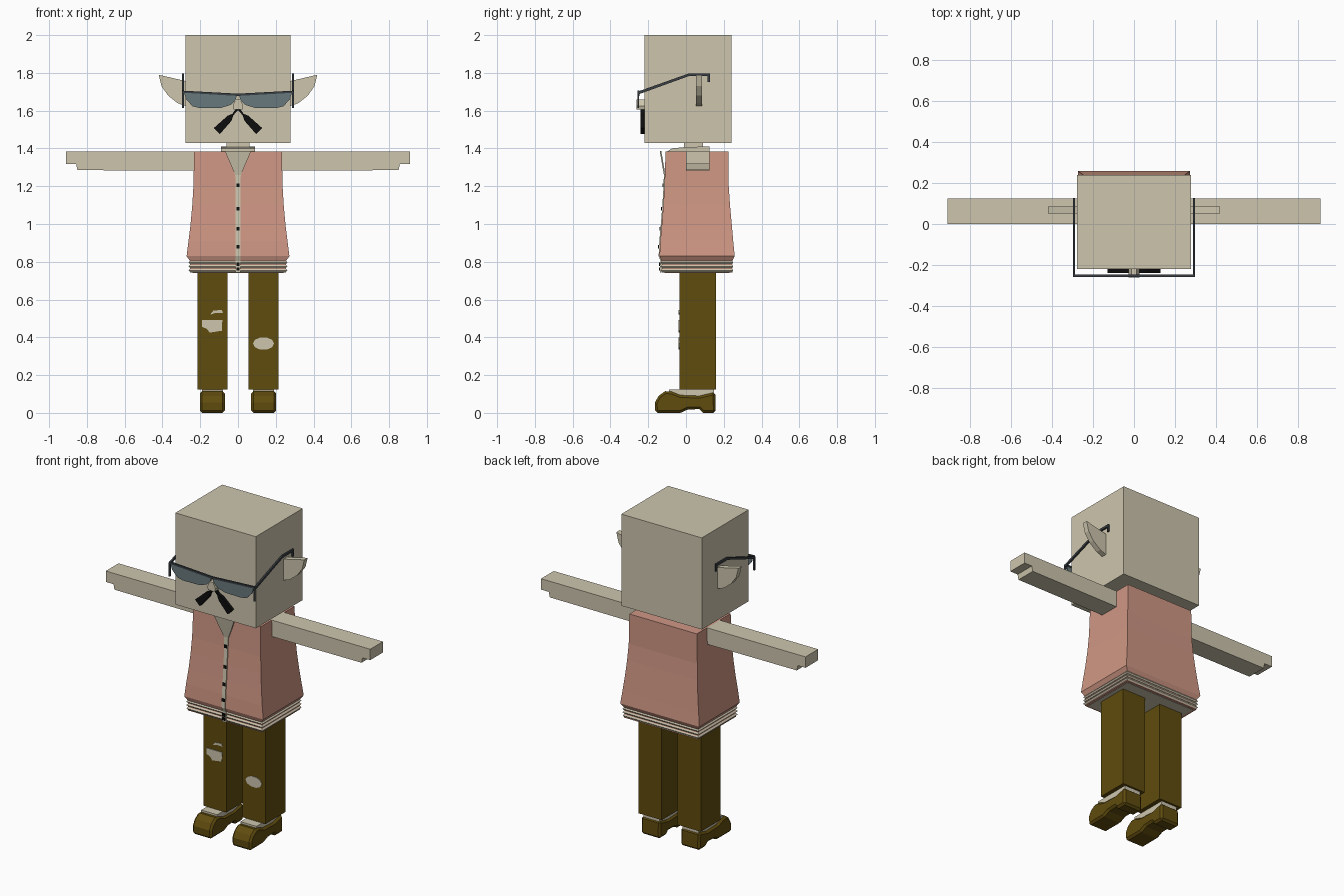
import bpy
import bmesh
import math

cube = bpy.data.objects.get("Cube")
if cube:
    bpy.data.objects.remove(cube, do_unlink=True)


def material(name, r, g, b):
    m = bpy.data.materials.new(name)
    m.use_nodes = True
    m.diffuse_color = (r, g, b, 1)
    bsdf = m.node_tree.nodes["Principled BSDF"]
    bsdf.inputs["Base Color"].default_value = (r, g, b, 1)
    bsdf.inputs["Roughness"].default_value = 0.9
    return m


SKIN = material("pale skin", 0.61, 0.56, 0.42)
SALMON = material("salmon cloth", 0.624, 0.309, 0.231)
OLIVE = material("olive brown", 0.117, 0.072, 0.0044)
LENS = material("smoky lens", 0.141, 0.188, 0.202)
FRAME = material("dark frame", 0.042, 0.05, 0.058)
BLACK = material("black", 0.004, 0.004, 0.004)


def finish(name, bm, *mats):
    bmesh.ops.recalc_face_normals(bm, faces=bm.faces)
    mesh = bpy.data.meshes.new(name)
    bm.to_mesh(mesh)
    bm.free()
    for m in mats:
        mesh.materials.append(m)
    ob = bpy.data.objects.new(name, mesh)
    bpy.context.collection.objects.link(ob)
    return ob


def loft(name, rings, *mats):
    """Join rings of equal point count, capping both ends."""
    bm = bmesh.new()
    rows = [[bm.verts.new(p) for p in ring] for ring in rings]
    n = len(rows[0])
    for k, (a, b) in enumerate(zip(rows, rows[1:])):
        for i in range(n):
            j = (i + 1) % n
            bm.faces.new((a[i], a[j], b[j], b[i])).material_index = k % len(mats)
    bm.faces.new(rows[0])
    bm.faces.new(rows[-1])
    return finish(name, bm, *mats)


def box(name, x, y, z, mat):
    return loft(name, [[(x[0], y[0], h), (x[1], y[0], h), (x[1], y[1], h), (x[0], y[1], h)]
                       for h in z], mat)


def front_plate(name, pts, y0, y1, mat):
    """Extrude an x-z outline along y."""
    return loft(name, [[(x, y, z) for x, z in pts] for y in (y0, y1)], mat)


def side_plate(name, pts, x0, x1, mat):
    """Extrude a y-z outline along x."""
    return loft(name, [[(x, y, z) for y, z in pts] for x in (x0, x1)], mat)


def stack(name, levels, *mats):
    """Loft rectangles given as (z, half width, front y, back y)."""
    return loft(name, [[(-w, f, z), (w, f, z), (w, b, z), (-w, b, z)]
                       for z, w, f, b in levels], *mats)


# Head and neck
box("head", (-0.277, 0.277), (-0.22, 0.24), (1.43, 2.0), SKIN)
box("neck", (-0.06, 0.06), (-0.01, 0.09), (1.36, 1.44), SKIN)

# Jacket with flared hem
JACKET = [(0.805, 0.255, -0.13, 0.245), (0.83, 0.272, -0.14, 0.258), (0.91, 0.262, -0.136, 0.25),
          (1.0, 0.251, -0.128, 0.242), (1.1, 0.242, -0.12, 0.233), (1.2, 0.236, -0.114, 0.226),
          (1.385, 0.232, -0.108, 0.225)]
stack("jacket", JACKET, SALMON)

# Ribbed waistband: pale ribs parted by salmon grooves
ribs = [(0.742, 0.255, -0.128, 0.245)]
for i in range(3):
    low = 0.747 + i * 0.021
    ribs += [(low, 0.255, -0.128, 0.245), (low + 0.008, 0.262, -0.134, 0.25),
             (low + 0.016, 0.255, -0.128, 0.245), (low + 0.021, 0.252, -0.126, 0.243)]
stack("waistband", ribs, SALMON, SKIN, SKIN, SALMON)
box("waistband_lining", (-0.24, 0.24), (-0.115, 0.23), (0.74, 0.75), SKIN)

# Shirt collar
side_plate("shirt_collar", [(-0.105, 1.38), (-0.075, 1.4), (0.0, 1.408), (0.125, 1.41), (0.125, 1.38)],
           -0.09, 0.09, SKIN)


def front_y(z):
    for a, b in zip(JACKET, JACKET[1:]):
        if a[0] <= z <= b[0]:
            return a[2] + (b[2] - a[2]) * (z - a[0]) / (b[0] - a[0])
    return -0.134


# Shirt opening: a V at the neck running into a narrow placket
strip = [(0.742, 0.013), (0.805, 0.013)] + [(lv[0], 0.012) for lv in JACKET[1:6]]
strip += [(1.26, 0.015), (1.387, 0.07)]
loft("shirt_front", [[(-w, front_y(z) - 0.005, z), (w, front_y(z) - 0.005, z),
                      (w, front_y(z) + 0.003, z), (-w, front_y(z) + 0.003, z)]
                     for z, w in strip], SKIN)
for i, z in enumerate((0.762, 0.787, 0.88, 0.975, 1.08, 1.205)):
    y = front_y(z)
    box(f"button_{i + 1}", (-0.009, 0.009), (y - 0.01, y), (z - 0.009, z + 0.009), BLACK)

# Face: nose between the lenses
front_plate("nose", [(-0.012, 1.66), (0.012, 1.66), (0.028, 1.625), (0.022, 1.605),
                     (-0.022, 1.605), (-0.028, 1.625)], -0.262, -0.21, SKIN)

EAR = [(0.27, 1.755), (0.42, 1.79), (0.405, 1.73), (0.37, 1.68), (0.32, 1.64), (0.27, 1.622)]
ARM = [(0.22, 1.385), (0.91, 1.385), (0.91, 1.317), (0.857, 1.317), (0.85, 1.285), (0.22, 1.283)]
LENS_SHAPE = [(0.287, 1.7), (0.006, 1.685), (0.012, 1.655), (0.04, 1.63), (0.09, 1.615),
              (0.2, 1.613), (0.24, 1.623), (0.275, 1.66)]
BROW = [(0, 1.69), (0.295, 1.706), (0.295, 1.695), (0, 1.678)]
TEMPLE = [(-0.258, 1.70), (0.015, 1.797), (0.127, 1.797), (0.127, 1.752), (0.115, 1.752),
          (0.115, 1.783), (0.015, 1.783), (-0.25, 1.687), (-0.25, 1.615), (-0.258, 1.615)]
MOUSTACHE = [(-0.004, 1.608), (0.012, 1.608), (0.03, 1.583), (0.055, 1.573), (0.128, 1.508),
             (0.096, 1.476), (0.034, 1.547), (0.025, 1.575)]
SHOE = [(-0.163, 0), (-0.165, 0.055), (-0.145, 0.09), (-0.11, 0.115), (-0.075, 0.112),
        (-0.03, 0.094), (0.07, 0.09), (0.155, 0.11), (0.157, 0), (0.09, 0), (0.07, 0.02),
        (0.01, 0.018), (-0.03, 0)]

# Paired parts
for s, side in ((1, "left"), (-1, "right")):
    def flip(pts):
        return [(s * x, z) for x, z in pts]

    front_plate(f"{side}_ear", flip(EAR), 0.052, 0.085, SKIN)
    front_plate(f"{side}_arm", flip(ARM), 0.0, 0.125, SKIN)
    front_plate(f"{side}_lens", flip(LENS_SHAPE), -0.255, -0.249, LENS)
    front_plate(f"{side}_brow_bar", flip(BROW), -0.258, -0.247, FRAME)
    side_plate(f"{side}_temple", TEMPLE, s * 0.287, s * 0.297, FRAME)
    front_plate(f"{side}_moustache", flip(MOUSTACHE), -0.24, -0.215, BLACK)
    box(f"{side}_trouser_leg", (s * 0.055, s * 0.214), (-0.035, 0.16), (0.125, 0.76), OLIVE)
    box(f"{side}_foot", (s * 0.08, s * 0.19), (-0.09, 0.148), (0.06, 0.125), SKIN)
    shoe = side_plate(f"{side}_shoe", SHOE, s * 0.07, s * 0.202, OLIVE)
    bevel = shoe.modifiers.new("soft edges", "BEVEL")
    bevel.width = 0.012
    bevel.segments = 1
    bevel.limit_method = "ANGLE"
    bevel.angle_limit = math.radians(60)

# Torn patches on the trousers
front_plate("right_knee_tear", [(-0.19, 0.492), (-0.083, 0.492), (-0.085, 0.435), (-0.15, 0.425),
                                (-0.165, 0.445), (-0.19, 0.455)], -0.039, -0.03, SKIN)
front_plate("right_small_tear", [(-0.148, 0.52), (-0.13, 0.542), (-0.085, 0.545), (-0.08, 0.528),
                                 (-0.115, 0.53)], -0.039, -0.03, SKIN)
oval = [(0.135 + 0.056 * math.cos(a), 0.367 + 0.034 * math.sin(a))
        for a in (math.tau * i / 10 for i in range(10))]
front_plate("left_knee_tear", oval, -0.039, -0.03, SKIN)
